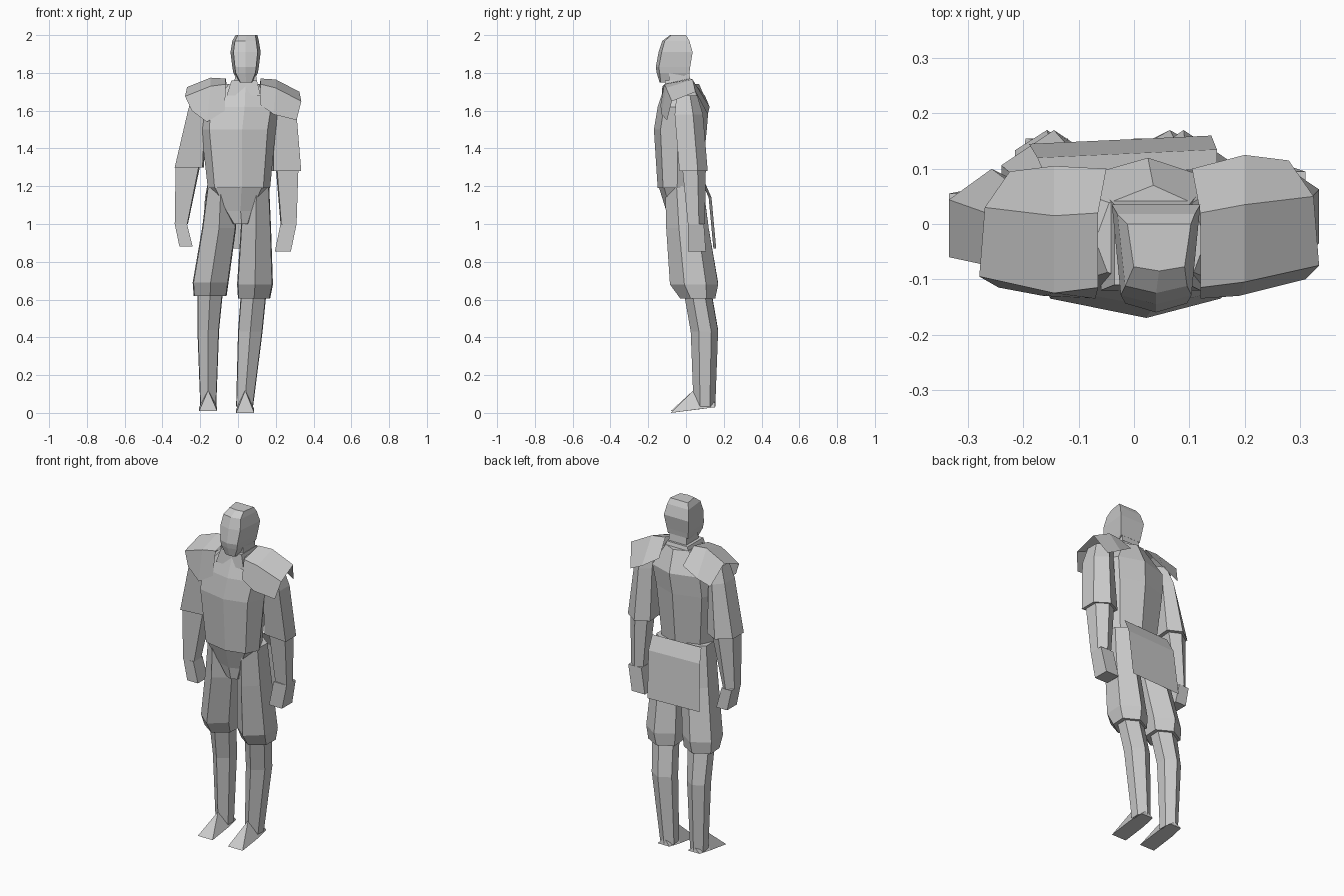
import bpy

mat = bpy.data.materials.new("plain_grey")
mat.diffuse_color = (0.6, 0.6, 0.6, 1)


def make(name, verts, faces):
    me = bpy.data.meshes.new(name)
    me.from_pydata(verts, [], faces)
    me.materials.append(mat)
    ob = bpy.data.objects.new(name, me)
    bpy.context.collection.objects.link(ob)
    bpy.context.view_layer.objects.active = ob
    ob.select_set(True)
    bpy.ops.object.mode_set(mode='EDIT')
    bpy.ops.mesh.select_all(action='SELECT')
    bpy.ops.mesh.normals_make_consistent(inside=False)
    bpy.ops.object.mode_set(mode='OBJECT')
    ob.select_set(False)
    return ob


def loft(name, shape, rings):
    """Skin a unit cross-section through rings of (x0, x1, y0, y1, z)."""
    n = len(shape)
    verts = [((x0 + x1) / 2 + u * (x1 - x0) / 2, (y0 + y1) / 2 + v * (y1 - y0) / 2, z)
             for x0, x1, y0, y1, z in rings for u, v in shape]
    faces = [(r * n + i, r * n + (i + 1) % n, (r + 1) * n + (i + 1) % n, (r + 1) * n + i)
             for r in range(len(rings) - 1) for i in range(n)]
    faces += [tuple(range(n)), tuple(range(len(verts) - n, len(verts)))]
    return make(name, verts, faces)


def sheet(name, rows):
    """Open plate from rows of points."""
    c = len(rows[0])
    faces = [(r * c + i, r * c + i + 1, (r + 1) * c + i + 1, (r + 1) * c + i)
             for r in range(len(rows) - 1) for i in range(c - 1)]
    return make(name, [p for row in rows for p in row], faces)


# Cross-sections
BODY = [(.1, -1), (.78, -.75), (1, -.1), (.75, .65), (.05, 1), (-.75, .65), (-1, -.1), (-.78, -.75)]
HEX = [(0, -1), (.95, -.4), (1, .5), (0, 1), (-1, .5), (-.95, -.4)]
SKULL = [(0, -1), (.8, -.82), (1, 1), (-1, 1), (-.8, -.82)]
BOX = [(-1, -1), (1, -1), (1, 1), (-1, 1)]
ARM_R = [(1, -1), (-.9, -.8), (-1, .5), (0, 1), (1, .3)]
ARM_L = [(-u, v) for u, v in ARM_R]

# Torso, pelvis, neck and head
loft("torso", BODY, [(-.16, .17, -.15, .08, 1.19), (-.195, .2, -.17, .11, 1.5),
                     (-.19, .22, -.15, .12, 1.62), (-.07, .13, -.11, .07, 1.74)])
loft("pelvis", BODY, [(-.03, .06, -.095, .04, 1.0), (-.08, .09, -.105, .06, 1.07),
                      (-.16, .165, -.145, .08, 1.2)])
loft("collar", BOX, [(-.06, .12, -.12, .06, 1.68), (-.035, .1, -.11, .035, 1.76)])
loft("neck", BOX, [(-.02, .1, -.09, .03, 1.7), (-.015, .095, -.09, .015, 1.82)])
loft("head", SKULL, [(.005, .08, -.14, -.07, 1.75), (-.025, .105, -.155, .018, 1.8),
                     (-.03, .11, -.16, .022, 1.83), (-.04, .12, -.145, .035, 1.91),
                     (-.03, .11, -.125, .018, 1.97), (-.012, .103, -.085, 0, 2.0)])

# Shoulder plates
plate = [[(.12, -.135, 1.63), (.19, -.13, 1.58), (.31, -.1, 1.55)],
         [(.12, -.115, 1.74), (.2, -.105, 1.72), (.335, -.075, 1.65)],
         [(.12, .02, 1.77), (.2, .035, 1.765), (.325, .05, 1.70)],
         [(.105, .10, 1.68), (.2, .125, 1.62), (.28, .115, 1.58)]]
sheet("right_shoulder_plate", plate)
left = [[(.055 - x, y - .02 * (x > .15), z + .12 * (x - .12)) for x, y, z in row] for row in plate]
left[0] = [(-.07, -.135, 1.6), (-.165, -.13, 1.54), (-.245, -.115, 1.6)]
sheet("left_shoulder_plate", left)

# Arms
loft("right_upper_arm", ARM_R, [(.17, .28, -.05, .06, 1.68), (.185, .31, -.06, .09, 1.58),
                                (.18, .335, -.035, .115, 1.28)])
loft("left_upper_arm", ARM_L, [(-.24, -.12, -.06, .05, 1.69), (-.265, -.17, -.075, .07, 1.6),
                               (-.335, -.18, -.06, .10, 1.3)])
loft("right_forearm", ARM_R, [(.2, .32, -.02, .105, 1.3), (.225, .31, .01, .1, 1.0)])
loft("left_forearm", ARM_L, [(-.33, -.2, -.045, .08, 1.31), (-.335, -.265, -.035, .06, 1.0)])
loft("right_hand", BOX, [(.225, .31, .01, .095, 1.0), (.195, .28, .01, .105, .855)])
loft("left_hand", BOX, [(-.335, -.27, -.03, .055, 1.0), (-.31, -.24, -.03, .06, .88)])

# Legs: baggy trousers and shins
loft("left_trouser", HEX, [(-.16, -.02, -.11, .09, 1.21), (-.19, -.01, -.105, .12, .98),
                           (-.24, -.05, -.085, .17, .69), (-.235, -.06, -.04, .155, .62)])
loft("right_trouser", HEX, [(.03, .165, -.11, .09, 1.2), (.015, .175, -.105, .12, .98),
                            (-.005, .185, -.085, .17, .68), (0, .17, -.03, .155, .605)])
loft("left_shin", HEX, [(-.215, -.08, -.01, .135, .64), (-.215, -.1, .025, .17, .44),
                        (-.2, -.115, .04, .155, .04)])
loft("right_shin", HEX, [(.015, .15, -.01, .135, .63), (0, .13, .025, .17, .43),
                         (-.01, .08, .04, .155, .035)])

# Wedge feet
for side, x, z in (("left", -.158, .01), ("right", .038, 0)):
    w = .048
    make(side + "_foot",
         [(x - w, -.08, z), (x + w, -.08, z), (x + w, .07, z + .02), (x + w * .8, .155, z + .03),
          (x - w * .8, .155, z + .03), (x - w, .07, z + .02), (x, .04, .12), (x, .15, .07)],
         [(0, 1, 2, 3, 4, 5), (0, 1, 6), (1, 2, 6), (2, 3, 7, 6), (3, 4, 7), (4, 5, 6, 7), (5, 0, 6)])

# Cloth hanging behind the hips
sheet("back_cloth", [[(-.16, .085, 1.22), (.15, .1, 1.22)],
                     [(-.175, .12, 1.14), (.15, .135, 1.14)],
                     [(-.19, .145, .87), (.14, .16, .87)]])
